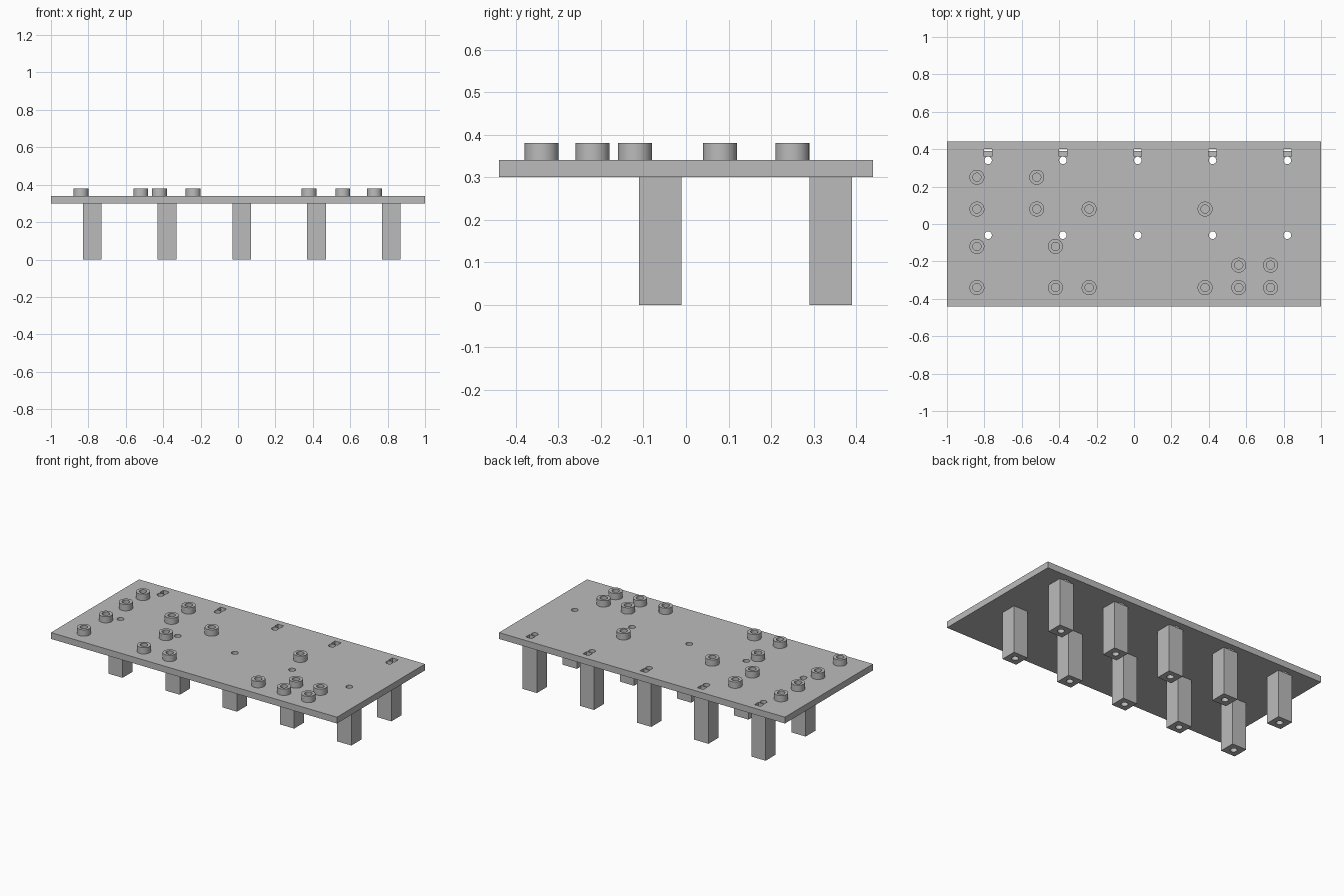
import bpy
import bmesh
from math import radians
from mathutils import Matrix, Vector

default = bpy.data.objects.get("Cube")
if default:
    bpy.data.objects.remove(default, do_unlink=True)

# Single grey material
grey = bpy.data.materials.new("Plain Grey")
grey.use_nodes = True
colour = (0.5, 0.5, 0.5, 1)
grey.diffuse_color = colour
grey.node_tree.nodes["Principled BSDF"].inputs["Base Color"].default_value = colour

PLATE_BOTTOM, PLATE_TOP, BOSS_TOP = 0.30, 0.34, 0.38
LEG_X = [-0.78 + 0.4 * i for i in range(5)]
LEG_Y = [-0.06, 0.34]
BORE = 0.02


def add_box(bm, low, high):
    low, high = Vector(low), Vector(high)
    matrix = Matrix.Translation((low + high) / 2) @ Matrix.Diagonal((*(high - low), 1))
    bmesh.ops.create_cube(bm, size=1, matrix=matrix)


def add_cylinder(bm, x, y, z0, z1, radius):
    bmesh.ops.create_cone(bm, cap_ends=True, segments=32, radius1=radius, radius2=radius,
                          depth=z1 - z0, matrix=Matrix.Translation((x, y, (z0 + z1) / 2)))


def make_object(name, bm):
    mesh = bpy.data.meshes.new(name)
    bm.to_mesh(mesh)
    bm.free()
    mesh.materials.append(grey)
    obj = bpy.data.objects.new(name, mesh)
    bpy.context.collection.objects.link(obj)
    return obj


def select_only(obj):
    bpy.ops.object.select_all(action='DESELECT')
    obj.select_set(True)
    bpy.context.view_layer.objects.active = obj


def cut(obj, cutter_bm):
    cutter = make_object("cutter", cutter_bm)
    cutter.hide_render = True
    mod = obj.modifiers.new("cut", 'BOOLEAN')
    mod.operation = 'DIFFERENCE'
    mod.solver = 'EXACT'
    mod.object = cutter
    select_only(obj)
    bpy.ops.object.modifier_apply(modifier=mod.name)
    bpy.data.objects.remove(cutter, do_unlink=True)


def smooth(obj):
    select_only(obj)
    bpy.ops.object.shade_smooth_by_angle(angle=radians(30))


# Top plate with bolt holes and cable slots along the back
bm = bmesh.new()
add_box(bm, (-1, -0.44, PLATE_BOTTOM), (1, 0.44, PLATE_TOP))
plate = make_object("top_plate", bm)
holes = bmesh.new()
for x in LEG_X:
    for y in LEG_Y:
        add_cylinder(holes, x, y, 0.2, 0.5, BORE)
    add_box(holes, (x - 0.021, 0.362, 0.2), (x + 0.021, 0.40, 0.5))
cut(plate, holes)
smooth(plate)

# Square legs, each bored along its length
bm = bmesh.new()
add_box(bm, (-0.05, -0.05, 0), (0.05, 0.05, PLATE_BOTTOM))
leg = make_object("leg", bm)
bore = bmesh.new()
add_cylinder(bore, 0, 0, -0.1, 0.5, BORE)
cut(leg, bore)
smooth(leg)
for row, y in zip(("front", "back"), LEG_Y):
    for i, x in enumerate(LEG_X):
        copy = bpy.data.objects.new(f"{row}_leg_{i + 1}", leg.data)
        copy.location = (x, y, 0)
        bpy.context.collection.objects.link(copy)
bpy.data.objects.remove(leg, do_unlink=True)

# Ring-shaped mounting bosses, grouped by column
columns = {
    -0.84: (-0.34, -0.12, 0.08, 0.25),
    -0.52: (0.08, 0.25),
    -0.42: (-0.34, -0.12),
    -0.24: (-0.34, 0.08),
    0.38: (-0.34, 0.08),
    0.56: (-0.34, -0.22),
    0.73: (-0.34, -0.22),
}
bm = bmesh.new()
add_cylinder(bm, 0, 0, PLATE_TOP, BOSS_TOP, 0.04)
boss = make_object("boss", bm)
bore = bmesh.new()
add_cylinder(bore, 0, 0, 0.2, 0.5, 0.022)
cut(boss, bore)
smooth(boss)
for c, (x, rows) in enumerate(columns.items()):
    for r, y in enumerate(rows):
        copy = bpy.data.objects.new(f"mounting_boss_{c + 1}_{r + 1}", boss.data)
        copy.location = (x, y, 0)
        bpy.context.collection.objects.link(copy)
bpy.data.objects.remove(boss, do_unlink=True)
